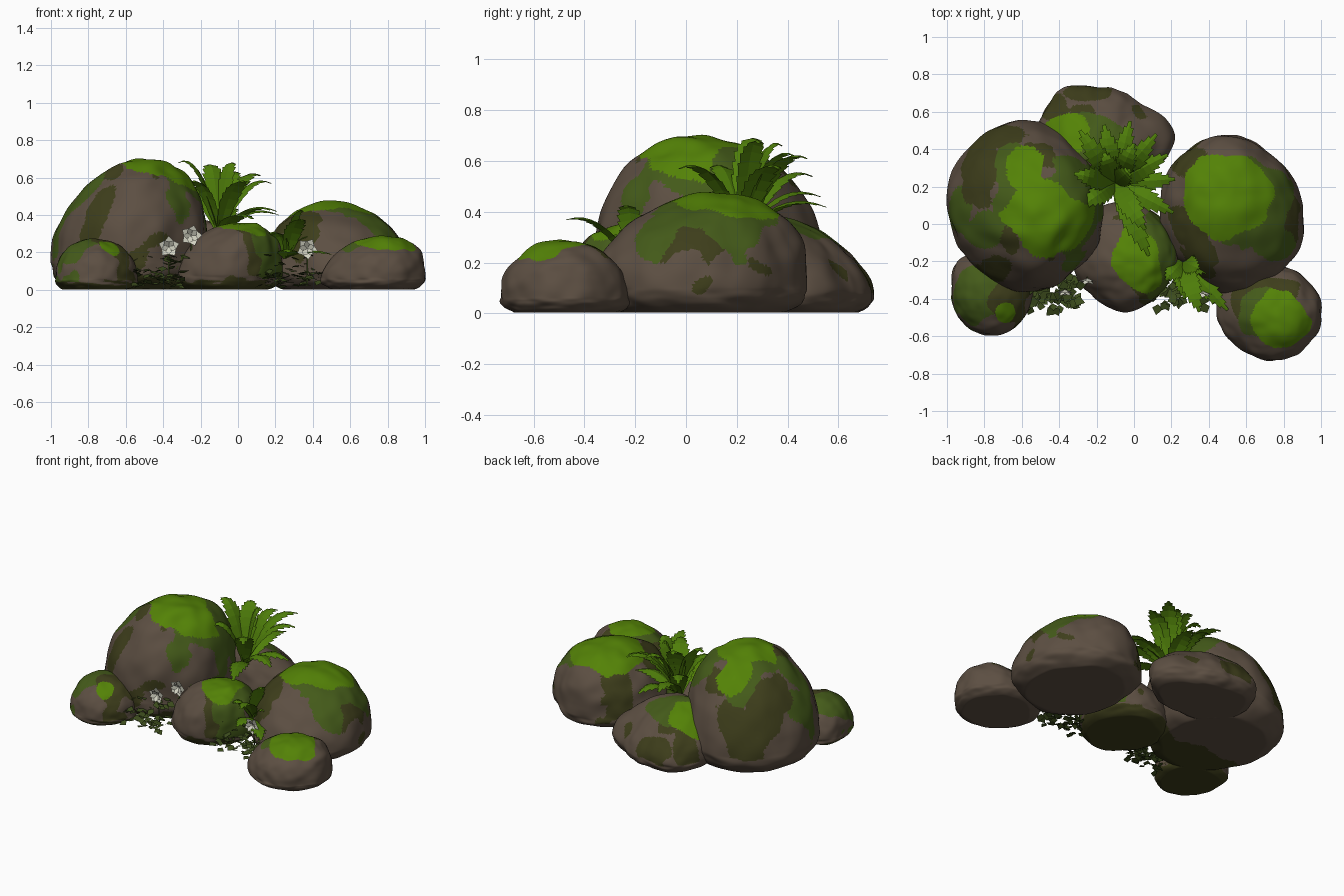
import bpy, bmesh, math, random
from mathutils import Vector, noise

random.seed(4)
if "Cube" in bpy.data.objects:
    bpy.data.objects.remove(bpy.data.objects["Cube"])


def material(name, colour):
    m = bpy.data.materials.new(name)
    m.use_nodes = True
    m.diffuse_color = (*colour, 1)
    m.node_tree.nodes["Principled BSDF"].inputs["Base Color"].default_value = (*colour, 1)
    return m


stone = material("brown stone", (0.108, 0.078, 0.055))
bright_moss = material("bright moss", (0.088, 0.225, 0.002))
mid_moss = material("mid moss", (0.058, 0.104, 0.01))
olive_moss = material("olive moss", (0.048, 0.048, 0.011))
fern_green = material("fern green", (0.078, 0.21, 0.003))
ivy_green = material("ivy green", (0.045, 0.072, 0.012))
petal_white = material("petal white", (0.66, 0.66, 0.55))
BRIGHT, MID, OLIVE = 1, 2, 3


def finish(name, bm, mats):
    mesh = bpy.data.meshes.new(name)
    bm.to_mesh(mesh)
    bm.free()
    obj = bpy.data.objects.new(name, mesh)
    bpy.context.collection.objects.link(obj)
    for m in mats:
        mesh.materials.append(m)


def rock(name, centre, height, radii, apex, patches, power=2.1, mossy_base=-1):
    """Rounded boulder from a polar ground outline and a leaning dome.
    Each patch is colour, x, y, x radius, y radius; the first that covers a face wins.
    The underside is mossy in front of the y given by mossy_base."""
    bm = bmesh.new()
    bmesh.ops.create_icosphere(bm, subdivisions=6, radius=1)
    seed = Vector((centre[0] * 9, centre[1] * 9, height * 9))
    belt = height * 0.22
    count = len(radii)
    for v in bm.verts:
        d = v.co.normalized()
        turn = (math.atan2(d.y, d.x) / math.tau % 1) * count
        i = int(turn) % count
        f = turn - int(turn)
        f = f * f * (3 - 2 * f)
        outline = radii[i] * (1 - f) + radii[(i + 1) % count] * f
        flat, up = math.hypot(d.x, d.y), abs(d.z)
        n = power if d.z > 0 else 2.4
        k = (flat ** n + up ** n) ** (-1 / n)
        k *= 1 + 0.04 * noise.noise(d * 1.8 + seed) + 0.025 * noise.noise(d * 4 + seed)
        if d.z > 0:
            z = belt + (height - belt) * up * k
        else:
            z = max(0.003, belt - belt * 1.35 * up * k)
        lean = max(0, (z - belt) / (height - belt)) ** 1.5
        r = outline * k
        v.co = (centre[0] + d.x * r + apex[0] * lean,
                centre[1] + d.y * r + apex[1] * lean, z)
    bm.normal_update()
    for face in bm.faces:
        face.smooth = True
        c = face.calc_center_median()
        wobble = 0.36 * noise.noise(c * 6 + seed) + 0.14 * noise.noise(c * 14 + seed)
        blotch = noise.noise(c * 4 - seed) + 0.25 * noise.noise(c * 11 - seed)
        if face.normal.z < -0.4:
            if c.y < mossy_base + wobble * 0.2:
                face.material_index = OLIVE
            continue
        for colour, x, y, rx, ry in patches:
            reach = math.hypot((c.x - x) / rx, (c.y - y) / ry)
            if c.z > height * (0.2 + 0.2 * wobble) and reach + wobble < 1:
                face.material_index = colour
                break
        else:
            if blotch > 0.43:
                face.material_index = OLIVE
    finish(name, bm, [stone, bright_moss, mid_moss, olive_moss])


rock("large_rock", (-.57, .1), .695, (.41, .42, .45, .44, .43, .43, .46, .43), (.08, -.05),
     [(BRIGHT, -.46, .02, .23, .2), (BRIGHT, -.59, .3, .1, .12), (MID, -.33, .06, .17, .27),
      (MID, -.64, .2, .11, .25), (OLIVE, -.82, .28, .1, .17), (OLIVE, -.7, .47, .13, .06),
      (MID, -.8, -.03, .11, .09), (OLIVE, -.74, -.24, .1, .07), (MID, -.93, .08, .06, .12)],
     mossy_base=0)
rock("side_rock", (.52, .06), .47, (.385, .365, .42, .41, .37, .39, .42, .41), (-.02, .06),
     [(BRIGHT, .49, .15, .22, .22), (MID, .63, .1, .21, .25), (MID, .73, -.1, .12, .09),
      (OLIVE, .78, .02, .11, .16), (OLIVE, .3, .33, .1, .08)])
rock("middle_rock", (-.06, -.18), .36, (.29, .29, .3, .3, .27, .26, .29, .28), (.08, -.02),
     [(BRIGHT, .01, -.2, .12, .19), (MID, .12, -.18, .12, .22), (OLIVE, .1, -.3, .16, .15)],
     mossy_base=1)
rock("small_right_rock", (-.76, -.37), .27, (.22, .23, .22, .25, .22, .22, .23, .22), (0, 0),
     [(BRIGHT, -.69, -.48, .065, .06), (OLIVE, -.67, -.42, .12, .13),
      (MID, -.8, -.36, .15, .18)], mossy_base=1)
rock("small_left_rock", (.72, -.46), .29, (.28, .26, .24, .25, .28, .26, .27, .285),
     (.07, -.01), [(BRIGHT, .79, -.52, .15, .16), (MID, .68, -.48, .13, .13),
                   (OLIVE, .76, -.36, .14, .08)], power=2)
rock("back_rock", (-.17, .46), .38, (.39, .27, .27, .34, .36, .3, .25, .3), (-.05, -.1),
     [(BRIGHT, -.36, .48, .16, .1), (MID, -.2, .47, .2, .12), (OLIVE, -.24, .7, .13, .05),
      (OLIVE, -.45, .63, .09, .08)], power=1.75)


def frond(bm, base, tip, width, arch, steps=9):
    """Arched leaf with saw-tooth edges on both sides of a folded midrib."""
    base, tip = Vector(base), Vector(tip)
    bend = base.lerp(tip, 0.45)
    bend.z = max(base.z, tip.z) + arch
    side = (tip - base).cross(Vector((0, 0, 1))).normalized()
    droop = Vector((0, 0, -0.25))

    def rib(t):
        return base * (1 - t) ** 2 + bend * 2 * t * (1 - t) + tip * t * t

    def spread(t):
        return width * math.sin(math.pi * min(1, 0.1 + 0.9 * t) ** 0.9)

    for i in range(steps):
        a, b = i / steps, (i + 1) / steps
        for s in (-1, 1):
            inner = rib(a) + (side * s + droop) * spread(a) * 0.75
            point = rib(min(1, b + 0.25 / steps)) + (side * s + droop) * spread((a + b) / 2)
            corners = [rib(a), inner, point, rib(b)]
            if s > 0:
                corners.reverse()
            bm.faces.new([bm.verts.new(p) for p in corners])


def fern(name, base, tips, width, arch):
    bm = bmesh.new()
    for tip in tips:
        frond(bm, base, tip, width, arch)
    finish(name, bm, [fern_green])


# Ferns growing between the rocks
fern("large_fern", (-.1, .22, .3), [
    (-.32, .27, .68), (-.29, .5, .54), (-.16, .53, .46), (-.02, .55, .42), (.12, .48, .61),
    (.18, .37, .57), (.22, .24, .4), (.21, .06, .42), (.08, -.17, .38), (-.27, .1, .57),
    (-.02, .29, .67), (.06, -.03, .57), (-.16, .38, .66), (0, .43, .62)], .064, .08)
fern("small_fern", (.26, -.2, .17), [
    (.5, -.46, .19), (.17, -.3, .3), (.43, -.24, .28), (.35, -.47, .37),
    (.35, -.24, .42), (.27, -.4, .2)], .058, .05)

# Low ivy clumps in the gaps
ivy = bmesh.new()
for cx, cy, rx, ry in ((-.43, -.36, .13, .09), (.28, -.34, .17, .1)):
    for _ in range(95):
        x, y = cx + rx * random.uniform(-1, 1), cy + ry * random.uniform(-1, .8)
        z = random.uniform(.01, .17) * (0.5 + 0.5 * (y > cy))
        heading = random.uniform(0, math.tau)
        out = Vector((math.cos(heading), math.sin(heading), random.uniform(-.5, .3)))
        across = Vector((-out.y, out.x, random.uniform(-.4, .4)))
        p = Vector((x, y, z + .02))
        size = random.uniform(.03, .05)
        ring = [p, p + (out * .5 + across * .6) * size, p + out * 1.3 * size,
                p + (out * .5 - across * .6) * size]
        for q in ring:
            q.z = max(q.z, 0.002)
        ivy.faces.new([ivy.verts.new(q) for q in ring])
finish("ground_ivy", ivy, [ivy_green])

# Star flowers, each an outer and an upright inner ring of petals, on thin stems
for number, (x, y, z) in enumerate(((-.37, -.35, .23), (-.25, -.29, .29), (.37, -.36, .22))):
    bm = bmesh.new()
    middle = Vector((x, y, z))
    for ring, (reach, lift) in enumerate(((.058, .35), (.042, .8))):
        for petal in range(5):
            angle = math.tau * (petal + ring / 2) / 5 + 0.3 + number
            pts = [middle]
            for turn, r in ((-.6, .7), (0, 1), (.6, .7)):
                r *= reach
                pts.append(middle + Vector((math.cos(angle + turn) * r, -lift * r,
                                            math.sin(angle + turn) * r)))
            bm.faces.new([bm.verts.new(q) for q in pts])
    half = Vector((.004, 0, 0))
    foot = Vector((x, y + .02, .03))
    stem = bm.faces.new([bm.verts.new(q) for q in
                         (foot - half, foot + half, middle + half, middle - half)])
    stem.material_index = 1
    finish("flower_%d" % (number + 1), bm, [petal_white, ivy_green])
